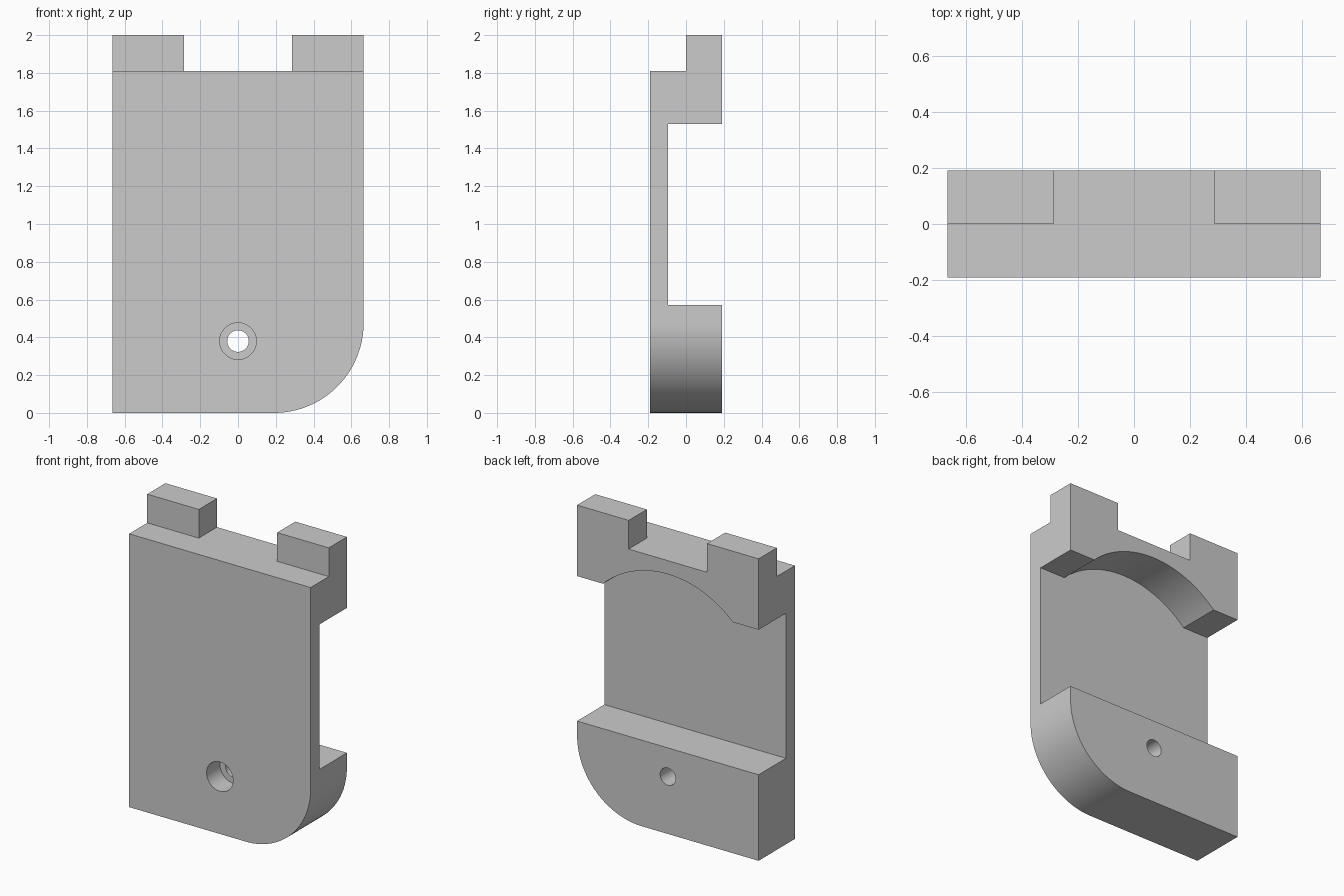
import bpy, bmesh, math
from mathutils import Vector

HALF_W, HALF_D, HEIGHT = 0.665, 0.19, 2.0
PLATE_BACK = -0.095

cube = bpy.data.objects.get("Cube")
if cube:
    bpy.data.objects.remove(cube)

grey = bpy.data.materials.new("plain grey")
grey.use_nodes = True
grey.diffuse_color = (0.6, 0.6, 0.6, 1)
grey.node_tree.nodes["Principled BSDF"].inputs["Base Color"].default_value = grey.diffuse_color


def prism(name, points, travel):
    """Extrude a closed outline along a vector."""
    bm = bmesh.new()
    face = bm.faces.new([bm.verts.new(p) for p in points])
    moved = bmesh.ops.extrude_face_region(bm, geom=[face])["geom"]
    bmesh.ops.translate(bm, vec=Vector(travel),
                        verts=[v for v in moved if isinstance(v, bmesh.types.BMVert)])
    bmesh.ops.recalc_face_normals(bm, faces=bm.faces)
    mesh = bpy.data.meshes.new(name)
    bm.to_mesh(mesh)
    bm.free()
    mesh.materials.append(grey)
    obj = bpy.data.objects.new(name, mesh)
    bpy.context.collection.objects.link(obj)
    return obj


def arc(cx, cz, r, start, end, n):
    """Points of a circular arc in the xz plane, angles in degrees."""
    angles = [math.radians(start + (end - start) * i / n) for i in range(n + 1)]
    return [(cx + r * math.cos(a), cz + r * math.sin(a)) for a in angles]


def front_prism(name, outline, y0, y1):
    return prism(name, [(x, y0, z) for x, z in outline], (0, y1 - y0, 0))


# Body: side profile with the recess and the top step, swept across the width
side = [(-HALF_D, 0), (HALF_D, 0), (HALF_D, 0.57), (PLATE_BACK, 0.57),
        (PLATE_BACK, 1.53), (HALF_D, 1.53), (HALF_D, HEIGHT), (0, HEIGHT),
        (0, 1.81), (-HALF_D, 1.81)]
body = prism("bracket_body", [(-HALF_W, y, z) for y, z in side], (2 * HALF_W, 0, 0))

# Gap between the two top tabs
gap = [(-0.287, 1.81), (0.287, 1.81), (0.287, 2.2), (-0.287, 2.2)]
cutters = [front_prism("tab_gap", gap, -0.3, 0.3)]

# Shallow arch under the upper block
half, rise = 0.475, 0.19
radius = (half ** 2 + rise ** 2) / (2 * rise)
sweep = math.degrees(math.asin(half / radius))
arch = arc(0, 1.53 + rise - radius, radius, 90 - sweep, 90 + sweep, 48)
arch += [(-half, 1.4), (half, 1.4)]
cutters.append(front_prism("arch_cut", arch, PLATE_BACK, 0.3))

# Rounded lower corner on the left side
r = 0.475
corner = arc(HALF_W - r, r, r, -90, 0, 32)
corner += [(0.8, r), (0.8, -0.1), (HALF_W - r, -0.1)]
cutters.append(front_prism("corner_cut", corner, -0.3, 0.3))

# Screw hole with a counterbore from the front
for name, rad, back in (("screw_hole", 0.057, 0.3), ("counterbore", 0.097, -0.05)):
    cutters.append(front_prism(name, arc(0, 0.38, rad, 0, 352.5, 47), -0.3, back))

# Cut the body, then drop the cutters
bpy.context.view_layer.objects.active = body
for cutter in cutters:
    mod = body.modifiers.new(cutter.name, "BOOLEAN")
    mod.operation, mod.solver, mod.object = "DIFFERENCE", "EXACT", cutter
    bpy.ops.object.modifier_apply(modifier=mod.name)
    bpy.data.objects.remove(cutter)

bpy.ops.object.select_all(action="DESELECT")
body.select_set(True)
bpy.ops.object.shade_smooth_by_angle(angle=math.radians(30))
